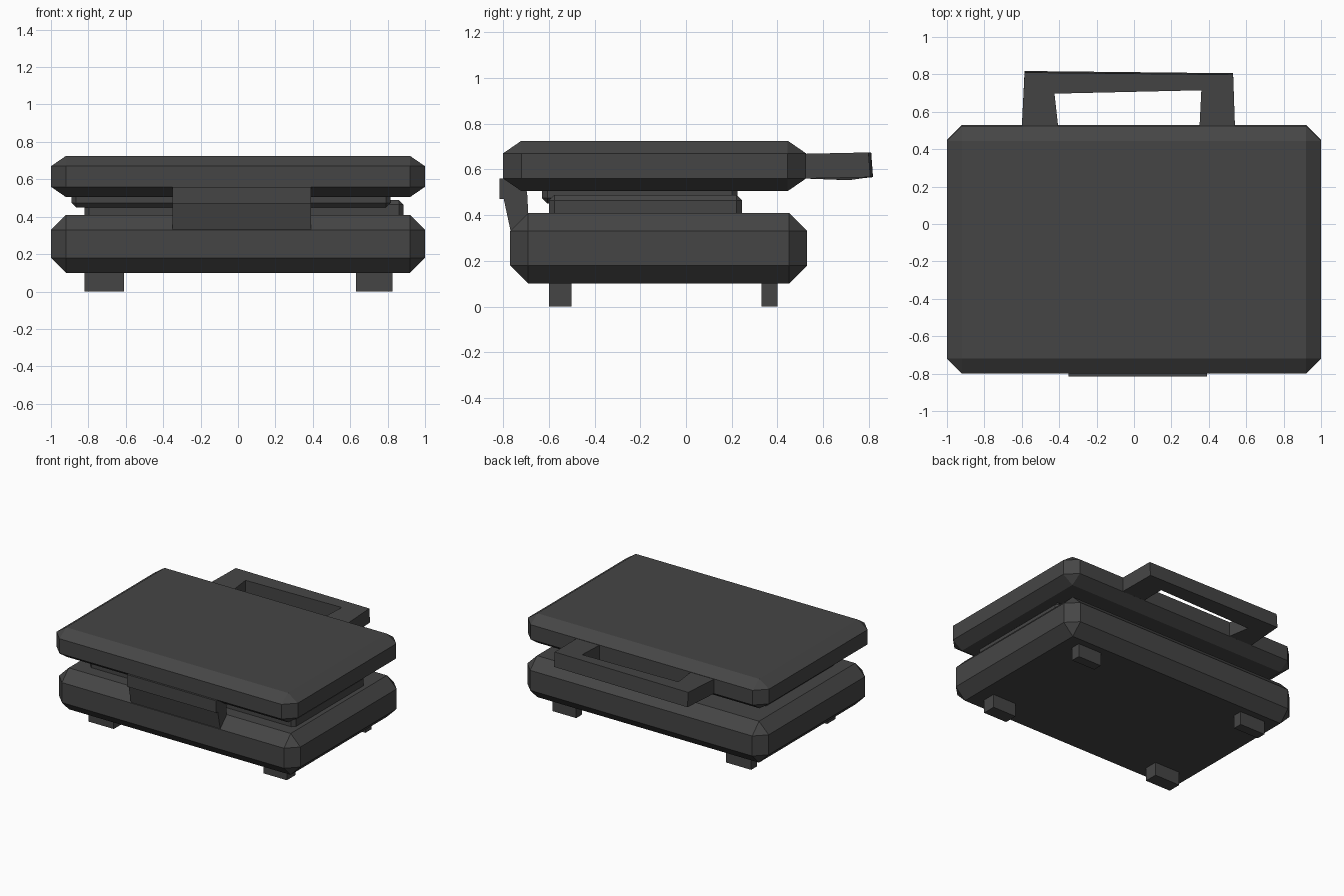
import bpy, bmesh

if "Cube" in bpy.data.objects:
    bpy.data.objects.remove(bpy.data.objects["Cube"])

dark = bpy.data.materials.new("dark_plastic")
dark.diffuse_color = (0.06, 0.06, 0.06, 1)
dark.use_nodes = True
dark.node_tree.nodes["Principled BSDF"].inputs["Base Color"].default_value = dark.diffuse_color


def finish(name, bm):
    bmesh.ops.recalc_face_normals(bm, faces=bm.faces)
    mesh = bpy.data.meshes.new(name)
    bm.to_mesh(mesh)
    bm.free()
    mesh.materials.append(dark)
    ob = bpy.data.objects.new(name, mesh)
    bpy.context.collection.objects.link(ob)
    return ob


def box(name, x, y, z, chamfer=0, chamfer_z=None):
    """Box from ranges, with one flat chamfer; chamfer_z is its height."""
    k = chamfer_z / chamfer if chamfer_z else 1
    bm = bmesh.new()
    bmesh.ops.create_cube(bm, size=1)
    for v in bm.verts:
        v.co = [r[0] if c < 0 else r[1] for c, r in zip(v.co, (x, y, (z[0] / k, z[1] / k)))]
    if chamfer:
        bmesh.ops.bevel(bm, geom=bm.edges[:], offset=chamfer, segments=1,
                        profile=0.5, affect='EDGES')
    for v in bm.verts:
        v.co.z *= k
    return finish(name, bm)


def prism(bm, points, offset):
    """Extrude a closed 3D outline by an offset."""
    face = bm.faces.new([bm.verts.new(p) for p in points])
    new = bmesh.ops.extrude_face_region(bm, geom=[face])["geom"]
    verts = [g for g in new if isinstance(g, bmesh.types.BMVert)]
    bmesh.ops.translate(bm, verts=verts, vec=offset)
    bm.faces.ensure_lookup_table()
    if not face.is_valid or all(len(e.link_faces) == 2 for e in bm.edges):
        return
    bmesh.ops.holes_fill(bm, edges=bm.edges[:], sides=0)


# Chamfered lower and upper shells
box("base", (-1, 1), (-0.77, 0.53), (0.10, 0.41), 0.08)
box("lid", (-1, 1), (-0.80, 0.525), (0.505, 0.725), 0.08, 0.055)

# Cooking plates between the shells, running into them
box("lower_plate", (-0.82, 0.885), (-0.60, 0.245), (0.36, 0.488), 0.024)
box("upper_plate", (-0.89, 0.815), (-0.63, 0.225), (0.45, 0.56), 0.024)

# Bent hinge plate at the front
bm = bmesh.new()
profile = [(-0.815, 0.56), (-0.815, 0.47), (-0.797, 0.47), (-0.767, 0.33),
           (-0.69, 0.41), (-0.695, 0.50), (-0.73, 0.56)]
prism(bm, [(-0.35, y, z) for y, z in profile], (0.74, 0, 0))
finish("hinge", bm)

# Loop handle at the back, bar slightly sagging and raked
bm = bmesh.new()
outline = [(-0.60, 0.515), (-0.585, 0.818), (0.53, 0.806), (0.54, 0.515),
           (0.35, 0.515), (0.36, 0.715), (-0.425, 0.697), (-0.405, 0.515)]
prism(bm, [(x, y, 0.56) for x, y in outline], (0, 0, 0.108))
for v in bm.verts:
    if v.co.y > 0.75:
        v.co.z += 0.006
        if v.co.z > 0.6:
            v.co.y -= 0.008
    elif v.co.y > 0.6 and v.co.z < 0.6:
        v.co.z -= 0.007
finish("handle", bm)

# Four feet
for side, x in (("left", (-0.82, -0.61)), ("right", (0.63, 0.825))):
    for end, y in (("front", (-0.60, -0.50)), ("back", (0.33, 0.40))):
        box(f"{end}_{side}_foot", x, y, (0, 0.12))
